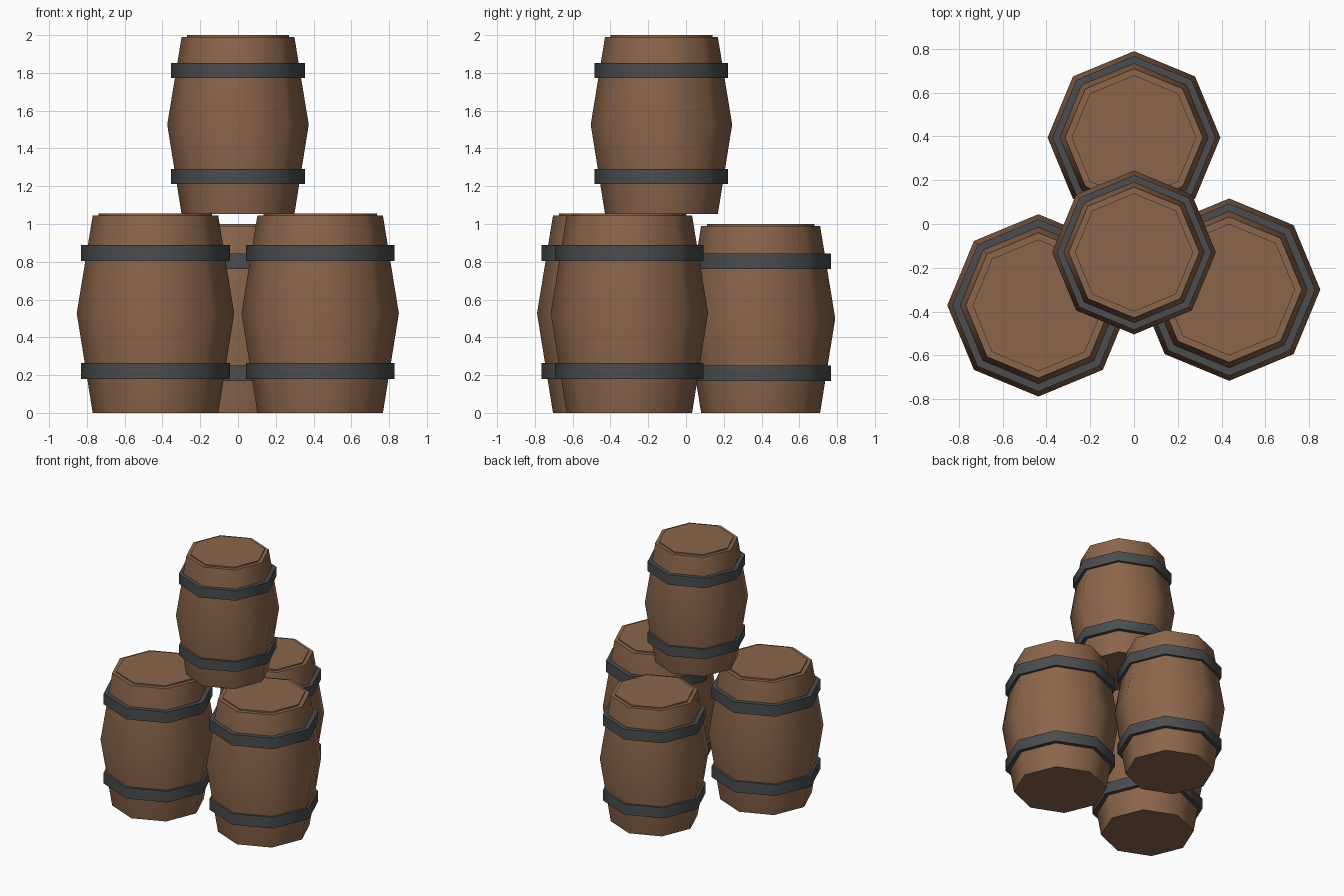
import bpy
from math import cos, sin, pi, radians

SIDES = 8

if "Cube" in bpy.data.objects:
    bpy.data.objects.remove(bpy.data.objects["Cube"], do_unlink=True)


def make_material(name, colour):
    mat = bpy.data.materials.new(name)
    mat.use_nodes = True
    mat.diffuse_color = colour
    mat.node_tree.nodes["Principled BSDF"].inputs["Base Color"].default_value = colour
    return mat


wood = make_material("brown wood", (0.26, 0.13, 0.07, 1))
iron = make_material("dark iron", (0.07, 0.072, 0.074, 1))


def lathe(name, profile, material, location, scale, closed=False):
    """Turn a (radius, height) profile; cap its ends, or join them into a ring."""
    verts = [(r * cos(2 * pi * i / SIDES), r * sin(2 * pi * i / SIDES), z)
             for r, z in profile for i in range(SIDES)]
    rows = len(profile)
    faces = []
    for row in range(rows if closed else rows - 1):
        low, high = row * SIDES, (row + 1) % rows * SIDES
        for i in range(SIDES):
            j = (i + 1) % SIDES
            faces.append((low + i, low + j, high + j, high + i))
    if not closed:
        faces.append(tuple(reversed(range(SIDES))))
        faces.append(tuple(range((rows - 1) * SIDES, rows * SIDES)))
    mesh = bpy.data.meshes.new(name)
    mesh.from_pydata([[c * scale for c in v] for v in verts], [], faces)
    mesh.materials.append(material)
    obj = bpy.data.objects.new(name, mesh)
    obj.location = location
    bpy.context.collection.objects.link(obj)

    # Smooth staves, crisp rims
    bpy.ops.object.select_all(action="DESELECT")
    obj.select_set(True)
    bpy.context.view_layer.objects.active = obj
    bpy.ops.object.shade_smooth_by_angle(angle=radians(60))
    return obj


# Bulging body with a slightly raised lid
BODY = [(0.315, 0), (0.395, 0.5), (0.315, 0.99), (0.285, 0.99), (0.285, 1)]


def barrel(name, location, scale):
    body = lathe(name + "_barrel", BODY, wood, location, scale)
    # Two iron hoops around the staves
    for label, middle in (("lower", 0.21), ("upper", 0.802)):
        low, high = middle - 0.041, middle + 0.041
        hoop = lathe(f"{name}_{label}_hoop",
                     [(0.32, low), (0.373, low), (0.373, high), (0.32, high)],
                     iron, (0, 0, 0), scale, closed=True)
        hoop.parent = body


# Three barrels on the ground and one stacked on top
barrel("back", (0, 0.395, 0), 1.0)
barrel("front_left", (0.435, -0.3, 0), 1.055)
barrel("front_right", (-0.437, -0.372, 0), 1.055)
barrel("top", (0, -0.13, 1.052), 0.948)
